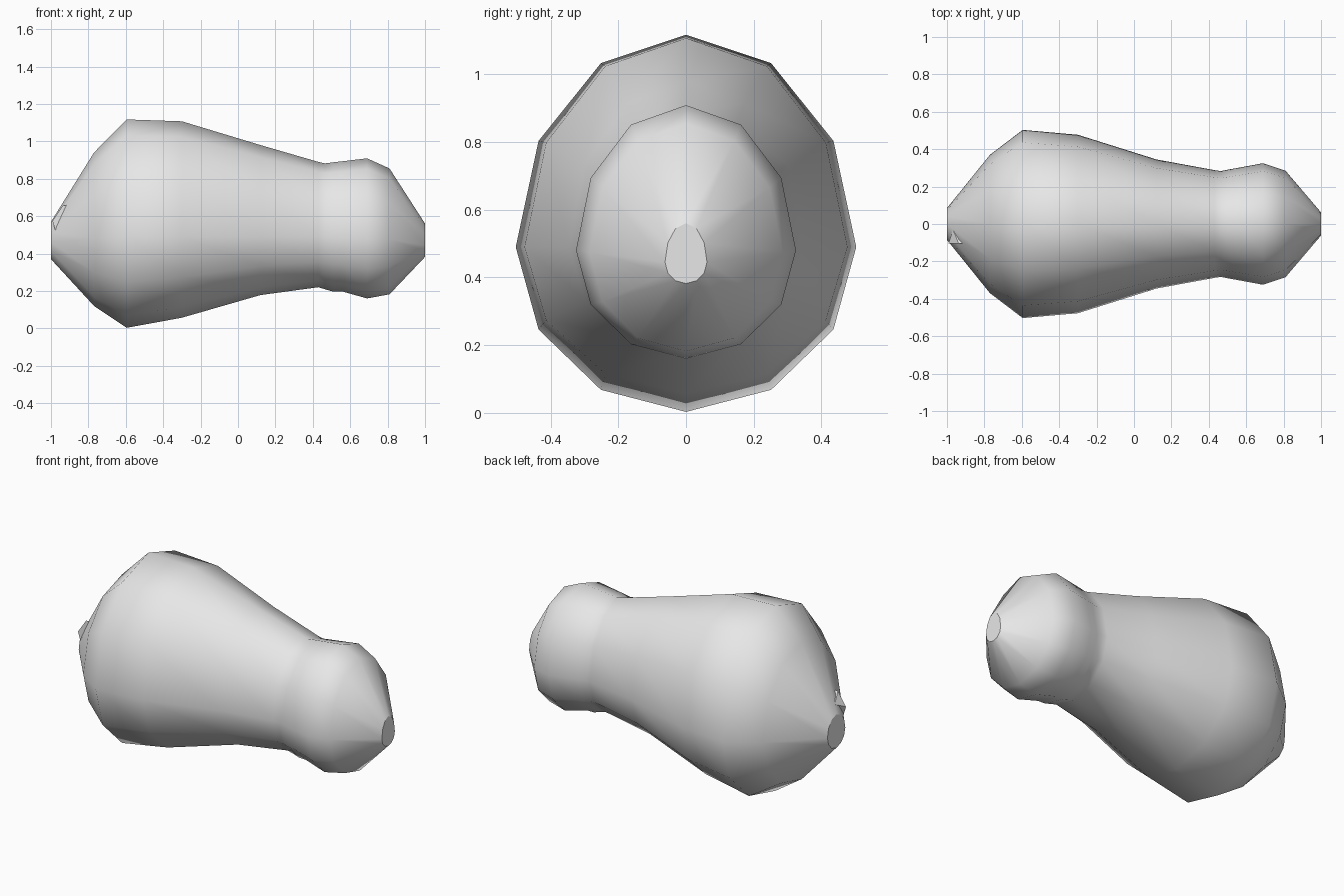
import bpy, bmesh, math

if "Cube" in bpy.data.objects:
    bpy.data.objects.remove(bpy.data.objects["Cube"])

grey = bpy.data.materials.new("light grey")
grey.diffuse_color = (0.8, 0.8, 0.8, 1)
grey.use_nodes = True
grey.node_tree.nodes["Principled BSDF"].inputs["Base Color"].default_value = grey.diffuse_color
SIDES = 12


def finish(name, bm):
    bmesh.ops.recalc_face_normals(bm, faces=bm.faces)
    mesh = bpy.data.meshes.new(name)
    bm.to_mesh(mesh)
    bm.free()
    mesh.materials.append(grey)
    ob = bpy.data.objects.new(name, mesh)
    bpy.context.collection.objects.link(ob)
    return ob


# Body stations: x, top z, widest z, bottom z, half width
STATIONS = [
    (-1.00, 0.57, 0.46, 0.37, 0.085),
    (-0.77, 0.94, 0.48, 0.12, 0.37),
    (-0.595, 1.117, 0.49, 0.003, 0.503),
    (-0.30, 1.107, 0.49, 0.057, 0.477),
    (0.12, 0.98, 0.49, 0.178, 0.345),
    (0.43, 0.89, 0.49, 0.22, 0.288),
    (0.465, 0.882, 0.49, 0.209, 0.283),
    (0.51, 0.888, 0.487, 0.196, 0.292),
    (0.555, 0.893, 0.485, 0.198, 0.300),
    (0.69, 0.909, 0.48, 0.16, 0.325),
    (0.81, 0.855, 0.475, 0.182, 0.285),
    (1.00, 0.56, 0.445, 0.382, 0.062),
]

# Lofted egg-shaped body with flat end caps
bm = bmesh.new()
rings = []
for x, top, mid, bottom, half in STATIONS:
    ring = []
    for i in range(SIDES):
        a = 2 * math.pi * i / SIDES
        s = math.sin(a)
        z = mid + s * ((top - mid) if s > 0 else (mid - bottom))
        ring.append(bm.verts.new((x, half * math.cos(a), z)))
    rings.append(ring)
for r0, r1 in zip(rings, rings[1:]):
    for i in range(SIDES):
        j = (i + 1) % SIDES
        bm.faces.new((r0[i], r0[j], r1[j], r1[i])).smooth = True
bm.faces.new(rings[0])
bm.faces.new(rings[-1])
finish("body", bm)

# Small wedge resting on the wide end
bm = bmesh.new()
base = [bm.verts.new((x, -0.103, z)) for x, z in
        ((-0.992, 0.575), (-0.975, 0.518), (-0.91, 0.66), (-0.938, 0.655))]
ridge = [bm.verts.new((x, -0.03, z)) for x, z in ((-0.968, 0.61), (-0.945, 0.60))]
bm.faces.new(base)
bm.faces.new((base[0], base[1], ridge[1], ridge[0]))
bm.faces.new((base[2], base[3], ridge[0], ridge[1]))
bm.faces.new((base[1], base[2], ridge[1]))
bm.faces.new((base[3], base[0], ridge[0]))
finish("end_wedge", bm)
